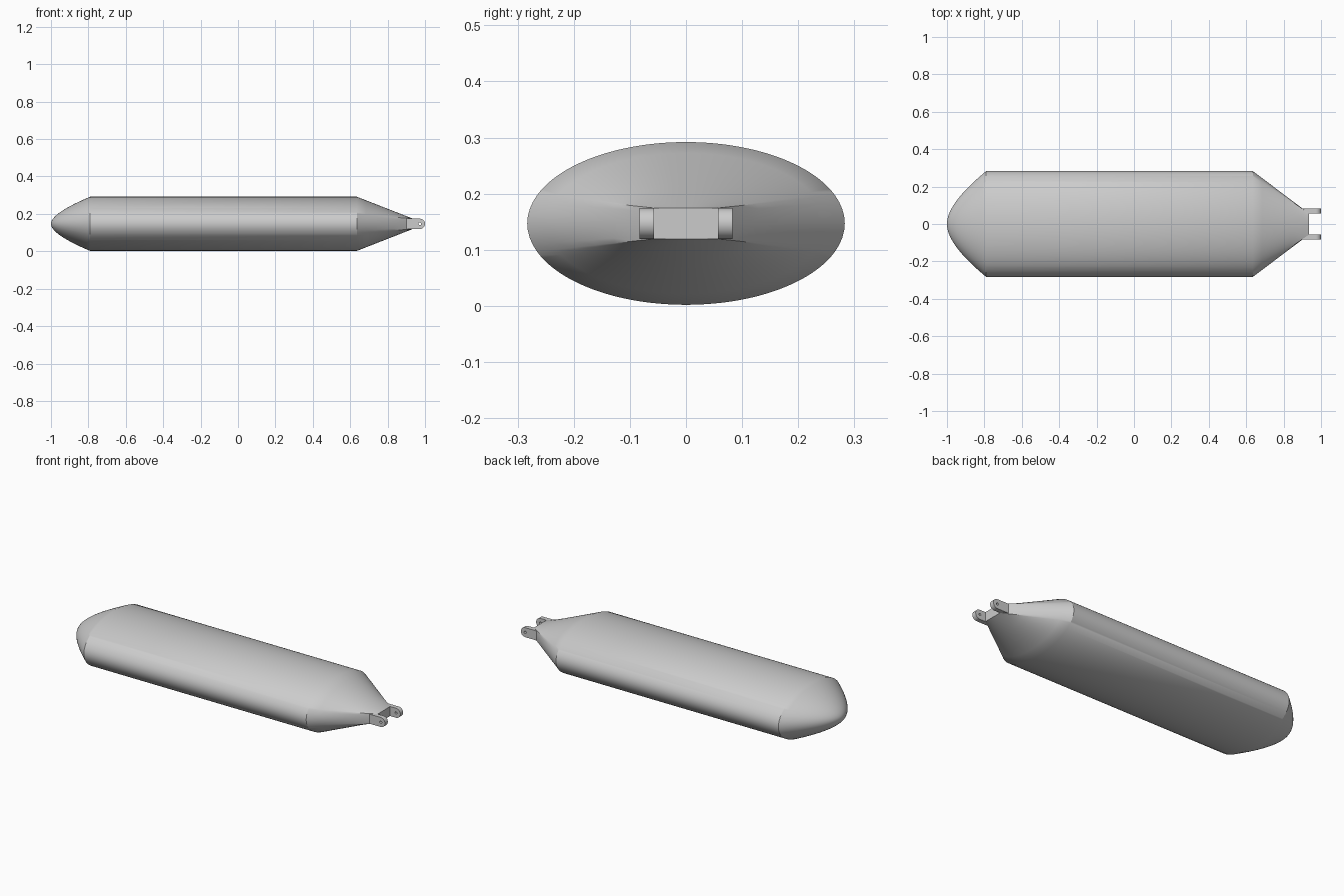
import bpy, bmesh
from math import sin, cos, pi, radians, asin

if "Cube" in bpy.data.objects:
    bpy.data.objects.remove(bpy.data.objects["Cube"])

grey = bpy.data.materials.new("light grey")
grey.use_nodes = True
grey.diffuse_color = (0.6, 0.6, 0.6, 1)
grey.node_tree.nodes["Principled BSDF"].inputs["Base Color"].default_value = (0.6, 0.6, 0.6, 1)

MID_Z, HALF_Y, HALF_Z = 0.147, 0.283, 0.145
END_Y, END_Z = 0.057, 0.0275
SIDE = asin(0.05 / HALF_Z)      # half angle of the flat side facet
N_SIDE, N_TOP = 8, 56


def finish(bm, name):
    bmesh.ops.recalc_face_normals(bm, faces=bm.faces)
    mesh = bpy.data.meshes.new(name)
    bm.to_mesh(mesh)
    bm.free()
    obj = bpy.data.objects.new(name, mesh)
    bpy.context.collection.objects.link(obj)
    mesh.materials.append(grey)
    bpy.ops.object.select_all(action='DESELECT')
    obj.select_set(True)
    bpy.context.view_layer.objects.active = obj
    bpy.ops.object.shade_smooth_by_angle(angle=radians(30))
    return obj


def sections():
    """Matching points of the unit ellipse and the end rectangle."""
    pairs = []
    for start, span, n, a, b in (
            (-SIDE, 2 * SIDE, N_SIDE, (1, -1), (1, 1)),
            (SIDE, pi - 2 * SIDE, N_TOP, (1, 1), (-1, 1)),
            (pi - SIDE, 2 * SIDE, N_SIDE, (-1, 1), (-1, -1)),
            (pi + SIDE, pi - 2 * SIDE, N_TOP, (-1, -1), (1, -1))):
        for i in range(n):
            f = i / n
            t = start + span * f
            pairs.append(((cos(t), sin(t)),
                          [p + (q - p) * f for p, q in zip(a, b)]))
    return pairs


# Hull: rounded nose, straight body, taper from ellipse to small rectangle
bm = bmesh.new()
pairs = sections()
rings = []


def add_ring(x, scale, blend=0):
    ring = []
    for e, r in pairs:
        y = e[0] * HALF_Y * scale * (1 - blend) + r[0] * END_Y * blend
        z = e[1] * HALF_Z * scale * (1 - blend) + r[1] * END_Z * blend
        ring.append(bm.verts.new((x, y, MID_Z + z)))
    rings.append(ring)


STEPS = 20
for i in range(1, STEPS + 1):
    t = i / STEPS
    add_ring(-1 + 0.21 * t * t, 2 * t * (1 - t) * 0.39 + t * t)
add_ring(0.635, 1)
for i in range(1, 7):
    add_ring(0.635 + 0.3 * i / 6, 1, i / 6)

count = len(pairs)
tip = bm.verts.new((-1, 0, MID_Z))
for i in range(count):
    j = (i + 1) % count
    bm.faces.new((tip, rings[0][i], rings[0][j]))
    for a, b in zip(rings, rings[1:]):
        bm.faces.new((a[i], b[i], b[j], a[j]))
bm.faces.new(rings[-1])
finish(bm, "hull")


# Clevis lugs: round-ended plates with a pin hole
def lug(name, y, thickness):
    bm = bmesh.new()
    cx = 1 - END_Z
    outer = [(0.9, END_Z), (0.9, -END_Z)]
    outer += [(cx + END_Z * cos(a), END_Z * sin(a))
              for a in (-pi / 2 + pi * i / 24 for i in range(25))]
    hole = [(cx + 0.007 * cos(2 * pi * i / 20), 0.007 * sin(2 * pi * i / 20))
            for i in range(20)]
    edges = []
    for loop in (outer, hole):
        vs = [bm.verts.new((x, y, MID_Z + z)) for x, z in loop]
        edges += [bm.edges.new((vs[i - 1], vs[i])) for i in range(len(vs))]
    bmesh.ops.triangle_fill(bm, edges=edges, use_beauty=True)
    out = bmesh.ops.extrude_face_region(bm, geom=list(bm.faces), use_keep_orig=True)
    moved = [g for g in out["geom"] if isinstance(g, bmesh.types.BMVert)]
    bmesh.ops.translate(bm, verts=moved, vec=(0, thickness, 0))
    finish(bm, name)


lug("back_lug", END_Y, 0.026)
lug("front_lug", -END_Y, -0.026)
